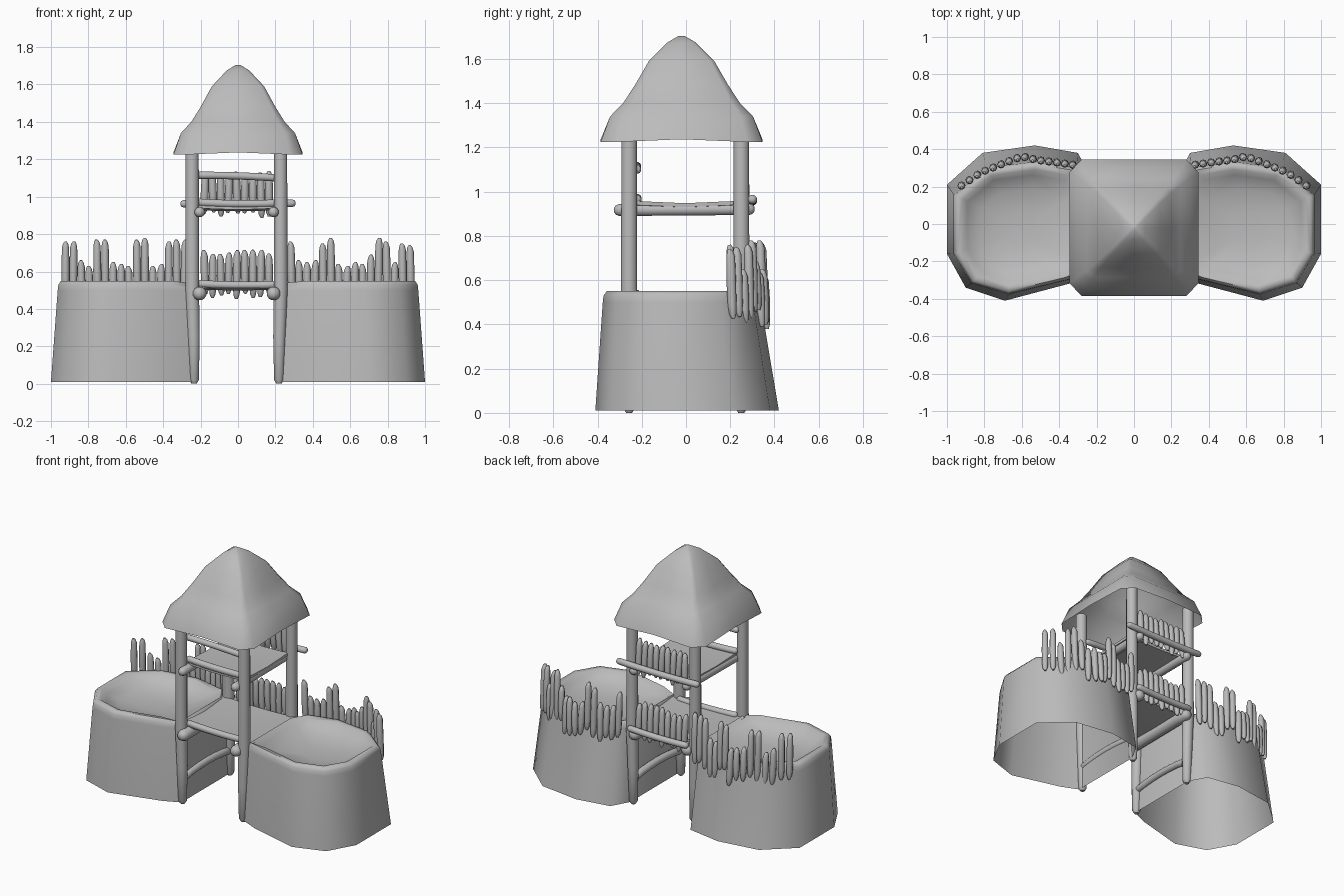
import bpy, bmesh, math, random
from mathutils import Vector

random.seed(4)
cube = bpy.data.objects.get("Cube")
if cube:
    bpy.data.objects.remove(cube, do_unlink=True)

grey = bpy.data.materials.new("plain grey")
grey.use_nodes = True
COLOUR = (0.5, 0.5, 0.5, 1)
grey.diffuse_color = COLOUR
grey.node_tree.nodes["Principled BSDF"].inputs["Base Color"].default_value = COLOUR


def finish(name, bm, angle=40):
    bmesh.ops.recalc_face_normals(bm, faces=bm.faces)
    mesh = bpy.data.meshes.new(name)
    bm.to_mesh(mesh)
    bm.free()
    mesh.materials.append(grey)
    ob = bpy.data.objects.new(name, mesh)
    bpy.context.collection.objects.link(ob)
    bpy.ops.object.select_all(action='DESELECT')
    ob.select_set(True)
    bpy.context.view_layer.objects.active = ob
    bpy.ops.object.shade_smooth_by_angle(angle=math.radians(angle))


def skin(bm, rings, cap_start=False, cap_end=False):
    """Join closed rings of points with quads."""
    rows = [[bm.verts.new(p) for p in ring] for ring in rings]
    n = len(rows[0])
    for a, b in zip(rows, rows[1:]):
        for i in range(n):
            j = (i + 1) % n
            bm.faces.new((a[i], a[j], b[j], b[i]))
    if cap_start:
        bm.faces.new(rows[0])
    if cap_end:
        bm.faces.new(rows[-1])


def pole(bm, points, radii, sides=10):
    """Round bar swept along points with a radius at each one."""
    pts = [Vector(p) for p in points]
    axis = (pts[-1] - pts[0]).normalized()
    u = axis.orthogonal().normalized()
    v = axis.cross(u)
    turns = [2 * math.pi * i / sides for i in range(sides)]
    skin(bm, [[p + (u * math.cos(t) + v * math.sin(t)) * r for t in turns]
              for p, r in zip(pts, radii)], True, True)


def bar(bm, a, b, r, bow=0.0):
    """Bar with rounded ends and an optional vertical bow."""
    a, b = Vector(a), Vector(b)
    tip = (b - a).normalized() * r
    steps = [a.lerp(b, k / 6) + Vector((0, 0, bow * math.sin(math.pi * k / 6)))
             for k in range(1, 6)]
    pole(bm, [a, a + tip * .25, a + tip * .8] + steps + [b - tip * .8, b - tip * .25, b],
         [r * .35, r * .75] + [r] * 7 + [r * .75, r * .35], 12)


def picket(bm, x, y, low, high, r=0.0215):
    """Upright stake with rounded ends and a slight lean."""
    lean = random.uniform(-0.007, 0.007)
    heights = [low, low + .02, low + .06, (low + high) / 2, high - .035, high - .012, high]
    pole(bm, [(x + lean * (k - 3) / 3, y - .003 * (k - 3), z)
              for k, z in enumerate(heights)],
         [r * .35, r * .75, r * .92, r, r * .9, r * .65, r * .3], 8)


# Mounds: tapered shells, open below, with a dished top
OUTLINE = [(1, .21), (.81, .38), (.53, .42), (.3, .38), (.235, .26),
           (.235, -.27), (.35, -.32), (.69, -.41), (.9, -.34), (1, -.16)]


def mound(name, side):
    shoulder = [(.4 + (x - .4) * .94, -.17 + (y + .17) * .86) for x, y in OUTLINE]

    def ring(scale, z, dip=0.0):
        return [(side * (.61 + (x - .61) * scale), -.02 + (y + .02) * scale,
                 z - (dip if x < .32 else 0)) for x, y in shoulder]
    rings = [[(side * x, y, .01) for x, y in OUTLINE],
             ring(1, .5), ring(.99, .53, .005), ring(.95, .55, .01),
             ring(.87, .548, .02), ring(.79, .518), ring(.58, .485), ring(.25, .47)]
    bm = bmesh.new()
    skin(bm, rings, cap_end=True)
    finish(name, bm, 60)


mound("left_mound", 1)
mound("right_mound", -1)

# Stake fences round the back of the mounds
ARC = [(.28, .31), (.42, .33), (.52, .342), (.6, .362), (.72, .315), (.82, .275), (.93, .2)]


def arc_y(x):
    for (x0, y0), (x1, y1) in zip(ARC, ARC[1:]):
        if x <= x1:
            return y0 + (y1 - y0) * (x - x0) / (x1 - x0)
    return ARC[-1][1]


TOPS = {"left": [.76, .66, .65, .66, .75, .78, .64, .63, .65, .64, .69, .78, .76, .65, .75, .74],
        "right": [.77, .77, .76, .64, .63, .78, .77, .63, .64, .65, .77, .77, .63, .66, .76, .76]}
for label, side in (("left", 1), ("right", -1)):
    bm = bmesh.new()
    for i, top in enumerate(TOPS[label]):
        x = .285 + i * .0425
        low = top - random.uniform(.29, .34) + (.08 if top < .7 else 0)
        picket(bm, side * x, arc_y(x), low, top)
    finish(label + "_mound_fence", bm, 50)

# Tower posts
for xname, x in (("left", .228), ("right", -.245)):
    for yname, y in (("front", -.257), ("back", .25)):
        bm = bmesh.new()
        foot = x * .96
        pole(bm, [(foot, y, 0), (foot, y, .02), (x * .97, y, .25), (x, y, .5), (x, y, 1.3)],
             [.014, .027, .034, .038, .036], 12)
        finish(f"{yname}_{xname}_post", bm)


# Decks: two planks meeting in a shallow valley
def deck(name, z, half):
    bm = bmesh.new()
    bmesh.ops.create_grid(bm, x_segments=6, y_segments=2, size=1)
    for v in bm.verts:
        sag = .008 * (1 - v.co.x ** 2) + .01 * (1 - abs(v.co.y))
        v.co = Vector((v.co.x * half, v.co.y * .23 - .005, z - sag))
    bmesh.ops.solidify(bm, geom=bm.faces[:], thickness=.018)
    finish(name, bm, 30)


deck("lower_deck", .535, .28)
deck("upper_deck", .958, .22)

# Beams, cross bars and back stakes of both levels
for level, z, r, reach in (("lower", .487, .037, .225), ("upper", .922, .028, .308)):
    for label, x in (("left", .19), ("right", -.205)):
        bm = bmesh.new()
        bar(bm, (x, -.325, z - .005), (x, .31, z), r)
        finish(f"{level}_{label}_beam", bm)
    bm = bmesh.new()
    bar(bm, (-.23, -.222, z + .048), (.22, -.222, z + .043), .021, -.006)
    finish(level + "_front_bar", bm)
    bm = bmesh.new()
    bar(bm, (-reach, .3, z + .04), (reach, .3, z + .043), .021, -.006)
    finish(level + "_back_bar", bm)
    bm = bmesh.new()
    for i in range(9):
        top = z + random.uniform(.2, .23)
        picket(bm, -.178 + i * .043, .265, z - random.uniform(.005, .035), top)
    finish(level + "_back_stakes", bm, 50)

bm = bmesh.new()
bar(bm, (-.24, -.222, 1.115), (.22, -.222, 1.1), .02, .004)
finish("front_hand_rail", bm)

# Curved side rungs between the feet
for label, x in (("left", .222), ("right", -.237)):
    bm = bmesh.new()
    bar(bm, (x, -.26, .17), (x, .25, .17), .024, .02)
    finish(label + "_rung", bm)

# Roof: four-sided flared shell with clipped corners and a wavy eave
PROFILE = [(.345, 1.225, .19), (.305, 1.34, .17), (.25, 1.40, .14), (.2, 1.48, .12),
           (.14, 1.59, .12), (.06, 1.675, .2), (.012, 1.705, .3)]
bm = bmesh.new()
rings = []
for k, (half, z, clip) in enumerate(PROFILE):
    c = 1 - clip
    ring = []
    for q in range(4):
        for a, b in ((1, -c), (1, 0), (1, c)):
            lift = .012 if k == 0 and b == 0 else 0
            for _ in range(q):
                a, b = -b, a
            ring.append((a * half, b * half * 1.06 - .02, z + lift))
    rings.append(ring)
skin(bm, rings, cap_end=True)
finish("roof", bm, 48)
